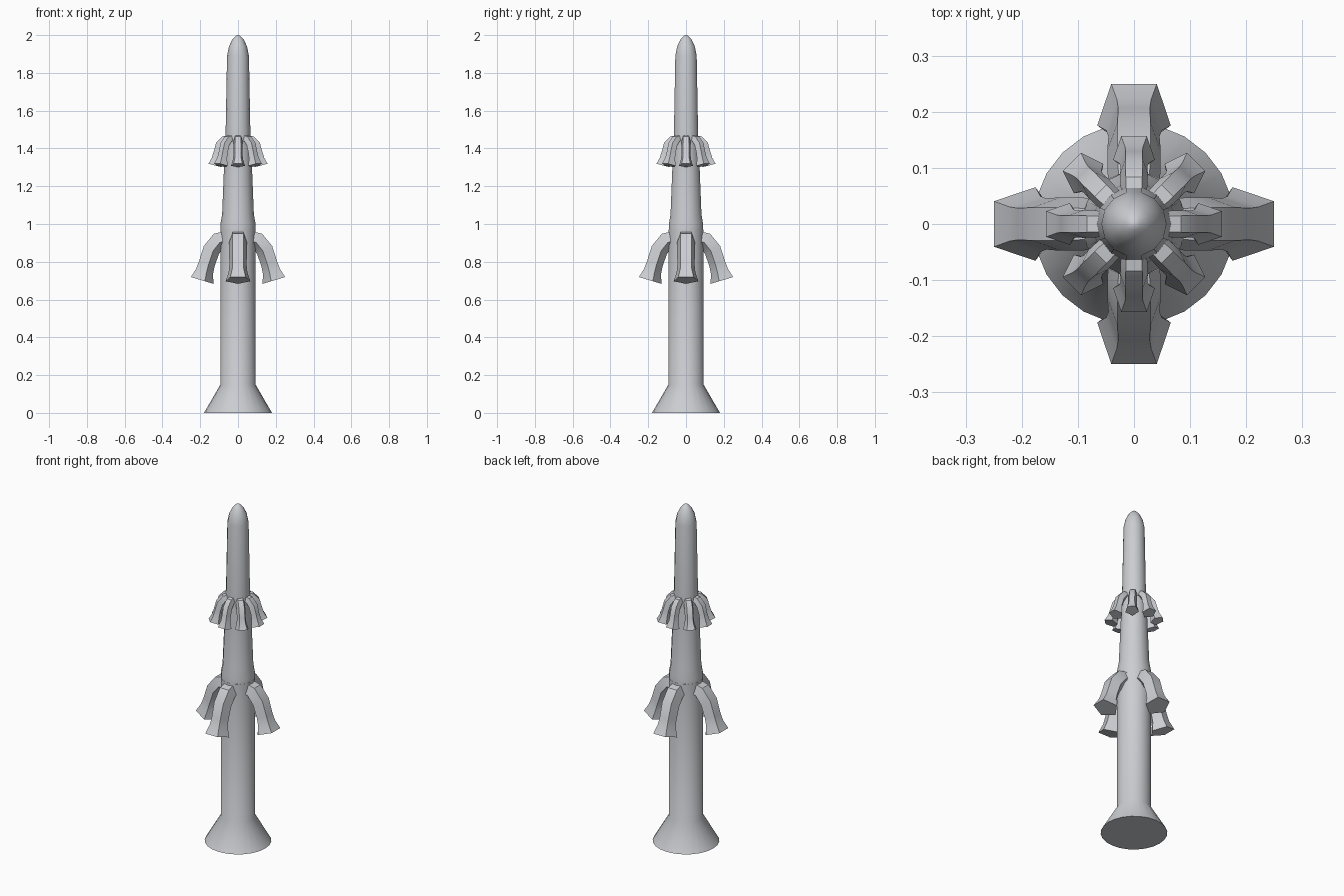
import bpy, bmesh, math
from mathutils import Vector

if "Cube" in bpy.data.objects:
    bpy.data.objects.remove(bpy.data.objects["Cube"])

grey = bpy.data.materials.new("light grey")
grey.diffuse_color = (0.6, 0.61, 0.64, 1)
grey.use_nodes = True
grey.node_tree.nodes["Principled BSDF"].inputs["Base Color"].default_value = grey.diffuse_color


def loft(name, rings):
    """Join equal rings of points into a capped, smooth-shaded solid."""
    bm = bmesh.new()
    loops = [[bm.verts.new(p) for p in ring] for ring in rings]
    n = len(loops[0])
    for a, b in zip(loops, loops[1:]):
        for i in range(n):
            bm.faces.new((a[i], a[(i + 1) % n], b[(i + 1) % n], b[i]))
    bm.faces.new(loops[0])
    bm.faces.new(loops[-1])
    bmesh.ops.recalc_face_normals(bm, faces=bm.faces)
    me = bpy.data.meshes.new(name)
    bm.to_mesh(me)
    bm.free()
    me.materials.append(grey)
    ob = bpy.data.objects.new(name, me)
    bpy.context.collection.objects.link(ob)
    bpy.ops.object.select_all(action='DESELECT')
    ob.select_set(True)
    bpy.context.view_layer.objects.active = ob
    bpy.ops.object.shade_smooth_by_angle(angle=math.radians(35))
    return ob


def lathe(name, profile, n):
    return loft(name, [[(r * math.cos(math.tau * i / n), r * math.sin(math.tau * i / n), z)
                        for i in range(n)] for r, z in profile])


def horns(name, path, count):
    """Ring of bent pentagonal tubes; path rows are (distance out, height, radius)."""
    pts = [Vector((d, 0, z)) for d, z, _ in path]
    rings = []
    for k, p in enumerate(pts):
        t = (pts[min(k + 1, len(pts) - 1)] - pts[max(k - 1, 0)]).normalized()
        side = Vector((0, 1, 0))
        out = side.cross(t) * -1          # points outward / upward
        r = path[k][2]
        rings.append([p + out * r * math.cos(a) + side * r * math.sin(a)
                      for a in (math.tau * (i + 0.5) / 5 for i in range(5))])
    first = loft(name + "_1", rings)
    for i in range(count):
        ob = first if i == 0 else first.copy()
        if i:
            ob.name = f"{name}_{i + 1}"
            bpy.context.collection.objects.link(ob)
        ob.rotation_euler.z = math.tau * i / count


# flared foot and lower column
lathe("lower_column", [(0.18, 0), (0.093, 0.15), (0.093, 0.97)], 24)
# tapering upper column with rounded tip
lathe("upper_column", [(0.093, 0.95), (0.093, 1.0), (0.084, 1.05), (0.074, 1.3),
                       (0.066, 1.46), (0.058, 1.89), (0.048, 1.94), (0.03, 1.977),
                       (0.012, 1.996), (0.003, 2.0)], 14)
# four large horns
horns("large_horn", [(0.05, 0.93, 0.045), (0.105, 0.915, 0.05), (0.145, 0.865, 0.05),
                     (0.17, 0.79, 0.048), (0.182, 0.75, 0.052), (0.196, 0.703, 0.069)], 4)
# eight small horns
horns("small_horn", [(0.04, 1.452, 0.024), (0.074, 1.446, 0.025), (0.097, 1.42, 0.026),
                     (0.11, 1.375, 0.025), (0.117, 1.345, 0.028), (0.126, 1.311, 0.039)], 8)
